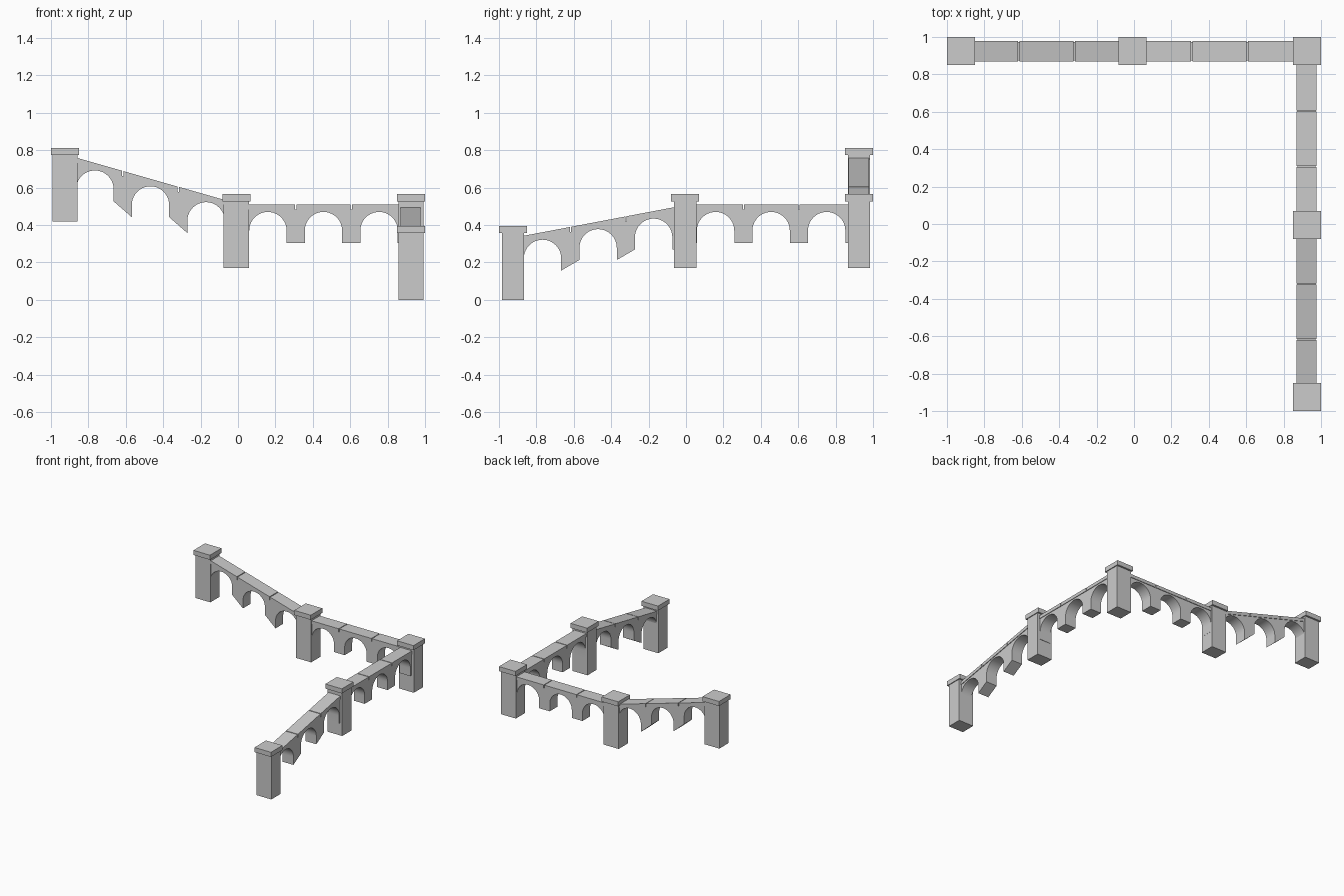
import bpy
import bmesh
import math
from mathutils import Matrix

cube = bpy.data.objects.get("Cube")
if cube:
    bpy.data.objects.remove(cube, do_unlink=True)

# One stone colour
stone = bpy.data.materials.new("grey_stone")
stone.use_nodes = True
GREY = (0.6, 0.6, 0.6, 1)
stone.diffuse_color = GREY
stone.node_tree.nodes["Principled BSDF"].inputs["Base Color"].default_value = GREY

MODULE = 0.297       # length of one arch bay
RADIUS = 0.1         # arch radius
APEX = 0.47          # arch top of a level wall
LEG = 0.165          # apex down to pier foot
WALL_TOP, COPING_TOP = 0.483, 0.51


def finish(name, bm, matrix):
    bmesh.ops.recalc_face_normals(bm, faces=bm.faces)
    mesh = bpy.data.meshes.new(name)
    bm.to_mesh(mesh)
    bm.free()
    mesh.materials.append(stone)
    mesh.shade_smooth()
    mesh.set_sharp_from_angle(angle=math.radians(30))
    obj = bpy.data.objects.new(name, mesh)
    obj.matrix_world = matrix
    bpy.context.collection.objects.link(obj)
    return obj


def extrude_profile(name, points, width, matrix):
    """Profile in the local xz plane, thickened evenly along local y."""
    bm = bmesh.new()
    face = bm.faces.new([bm.verts.new((s, -width / 2, z)) for s, z in points])
    result = bmesh.ops.extrude_face_region(bm, geom=[face])
    moved = [v for v in result["geom"] if isinstance(v, bmesh.types.BMVert)]
    bmesh.ops.translate(bm, verts=moved, vec=(0, width, 0))
    return finish(name, bm, matrix)


def box(name, centre, size):
    bm = bmesh.new()
    bmesh.ops.create_cube(bm, size=1)
    bmesh.ops.scale(bm, vec=size, verts=bm.verts)
    return finish(name, bm, Matrix.Translation(centre))


def pillar(name, x, y, base):
    box(name + "_shaft", (x, y, base + 0.179), (0.136, 0.12, 0.358))
    box(name + "_cap", (x, y, base + 0.376), (0.15, 0.15, 0.038))


def arcade(name, x, y, angle, lift, slope):
    """Three stepped arches under a coping of three slabs."""
    matrix = Matrix.Translation((x, y, lift)) @ Matrix.Rotation(angle, 4, "Z")
    half = 1.5 * MODULE
    profile = [(half, WALL_TOP + slope * half), (-half, WALL_TOP - slope * half)]
    bays = [-MODULE, 0, MODULE]
    profile.append((-half, APEX - LEG + slope * bays[0]))
    for s in bays:
        apex = APEX + slope * s
        profile.append((s - RADIUS, apex - LEG))
        for i in range(21):
            a = math.pi * (1 - i / 20)
            profile.append((s + RADIUS * math.cos(a),
                            apex - RADIUS + RADIUS * math.sin(a)))
        profile.append((s + RADIUS, apex - LEG))
    profile.append((half, APEX - LEG + slope * bays[-1]))
    extrude_profile(name + "_arches", profile, 0.098, matrix)

    # Coping slabs, with narrow joints between them
    for n, s in enumerate(bays, 1):
        a, b = s - MODULE / 2 + 0.003, s + MODULE / 2 - 0.003
        slab = [(a, WALL_TOP + slope * a), (b, WALL_TOP + slope * b),
                (b, COPING_TOP + slope * b), (a, COPING_TOP + slope * a)]
        extrude_profile(f"{name}_coping_{n}", slab, 0.108, matrix)


# Pillars
pillar("back_right_pillar", -0.925, 0.925, 0.418)
pillar("back_middle_pillar", -0.009, 0.925, 0.17)
pillar("corner_pillar", 0.925, 0.925, 0.17)
pillar("side_middle_pillar", 0.925, -0.005, 0.17)
pillar("front_pillar", 0.925, -0.925, 0.0)

# Wall runs
QUARTER = math.pi / 2
arcade("back_level_wall", 0.457, 0.924, 0, 0, 0)
arcade("back_sloped_wall", -0.468, 0.924, 0, 0.137, -0.285)
arcade("side_level_wall", 0.922, 0.455, QUARTER, 0, 0)
arcade("side_sloped_wall", 0.922, -0.47, QUARTER, -0.092, 0.19)
